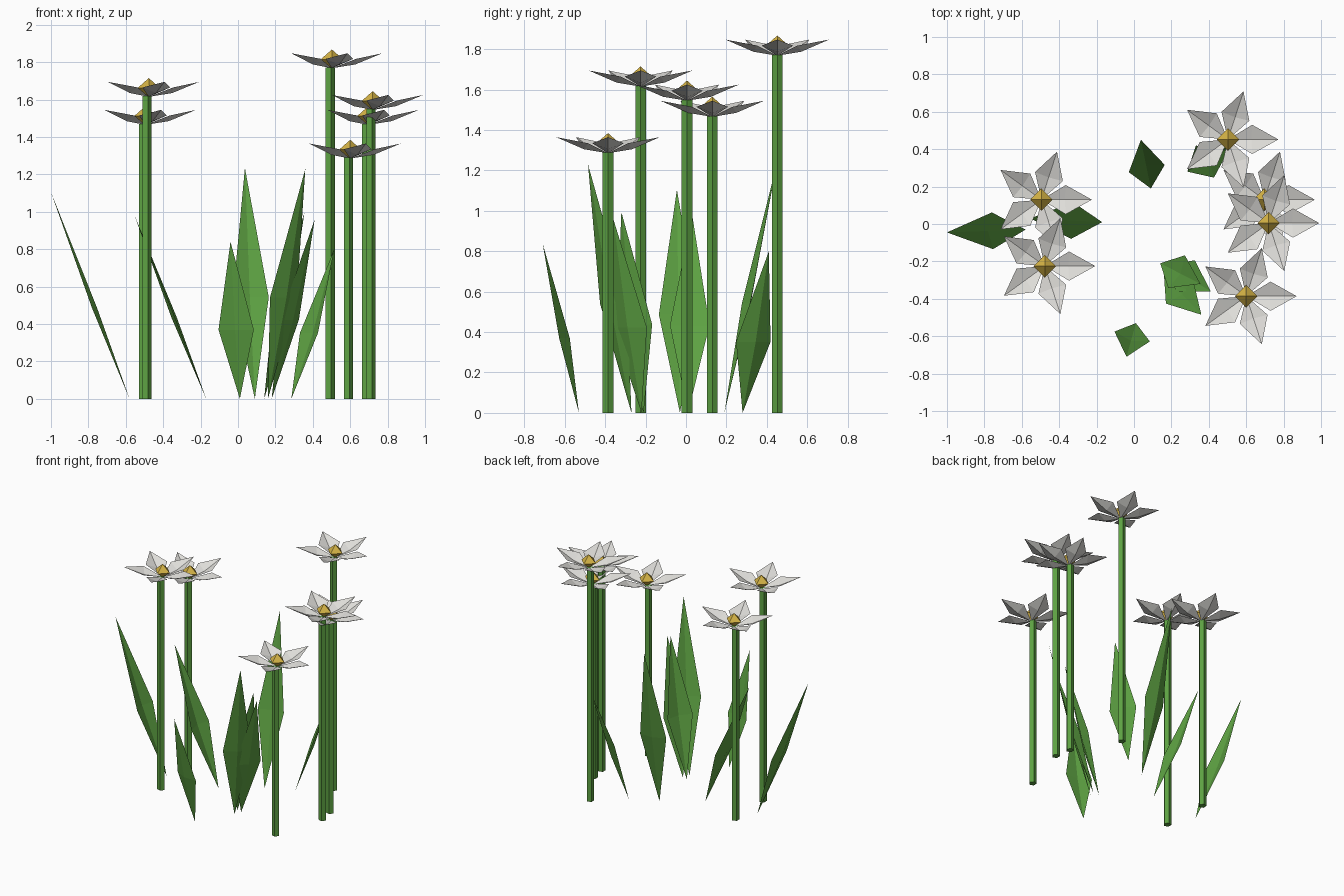
import bpy, bmesh
from math import pi, sin, cos
from mathutils import Vector, Matrix

cube = bpy.data.objects.get("Cube")
if cube:
    bpy.data.objects.remove(cube, do_unlink=True)


def material(name, rgb):
    m = bpy.data.materials.new(name)
    m.use_nodes = True
    m.diffuse_color = (*rgb, 1)
    m.node_tree.nodes["Principled BSDF"].inputs["Base Color"].default_value = (*rgb, 1)
    return m


GREEN = material("leaf green", (0.11, 0.36, 0.055))
WHITE = material("petal white", (0.74, 0.73, 0.70))
GOLD = material("centre gold", (0.66, 0.45, 0.06))


def finish(bm, name, mat):
    mesh = bpy.data.meshes.new(name)
    bm.to_mesh(mesh)
    bm.free()
    mesh.materials.append(mat)
    obj = bpy.data.objects.new(name, mesh)
    bpy.context.collection.objects.link(obj)
    return obj


def blade(bm, base, tip, left, right, ridge):
    """Four-facet kite folded along its ridge."""
    b, t, l, r, m = [bm.verts.new(p) for p in (base, tip, left, right, ridge)]
    for tri in ((b, r, m), (r, t, m), (t, l, m), (l, b, m)):
        bm.faces.new(tri)


def stem(name, x, y, top):
    bm = bmesh.new()
    bmesh.ops.create_cone(bm, cap_ends=True, segments=5, radius1=0.0275, radius2=0.0275, depth=top)
    # Turn one corner of the five-sided stem towards +x
    corner = bm.verts[:][0].co
    angle = Vector((1, 0)).angle_signed(corner.xy)
    turn = Matrix.Rotation(angle, 4, 'Z')
    bmesh.ops.transform(bm, matrix=Matrix.Translation((x, y, top / 2)) @ turn, verts=bm.verts)
    finish(bm, name, GREEN)


def petals(name, x, y, z):
    bm = bmesh.new()
    for i in range(5):
        start = len(bm.verts)
        blade(bm, (0, 0, 0), (0.27, 0, 0.08), (0.13, 0.078, 0.05),
              (0.13, -0.078, 0.05), (0.125, 0, 0.02))
        bm.verts.ensure_lookup_table()
        bmesh.ops.rotate(bm, verts=bm.verts[start:], matrix=Matrix.Rotation(i * 2 * pi / 5, 3, 'Z'))
    bmesh.ops.translate(bm, verts=bm.verts, vec=(x, y, z))
    finish(bm, name, WHITE)


def centre(name, x, y, z):
    # Four-sided bud, pointed above and below
    bm = bmesh.new()
    ring = [bm.verts.new((0.06 * cos(i * pi / 2), 0.06 * sin(i * pi / 2), 0.047)) for i in range(4)]
    top, bottom = bm.verts.new((0, 0, 0.1)), bm.verts.new((0, 0, 0))
    for i in range(4):
        a, b = ring[i], ring[(i + 1) % 4]
        bm.faces.new((a, b, top))
        bm.faces.new((b, a, bottom))
    bmesh.ops.translate(bm, verts=bm.verts, vec=(x, y, z))
    finish(bm, name, GOLD)


def leaf(name, base, tip, half_width=0.098):
    base, tip = Vector((*base, 0)), Vector(tip)
    lean = Vector((tip.x - base.x, tip.y - base.y, 0)).normalized()
    side = Vector((-lean.y, lean.x, 0)) * half_width
    mid = base.lerp(tip, 0.44)
    bm = bmesh.new()
    edge = mid - lean * 0.008
    blade(bm, base, tip, edge + side, edge - side, mid + lean * 0.016)
    finish(bm, name, GREEN)


# Flowers: x, y and height of the petal base
flowers = [(-0.495, 0.13, 1.465), (-0.477, -0.225, 1.615), (0.502, 0.452, 1.768),
           (0.697, 0.13, 1.465), (0.72, 0.005, 1.545), (0.60, -0.386, 1.285)]
for n, (x, y, z) in enumerate(flowers, 1):
    stem(f"stem_{n}", x - 0.012, y, z + 0.005)
    petals(f"petals_{n}", x, y, z)
    centre(f"flower_centre_{n}", x, y, z)

# Leaves: ground point and tip
leaves = [((-0.58, -0.03), (-1.0, -0.045, 1.105)),
          ((-0.17, 0.01), (-0.555, 0.03, 0.985)),
          ((0.09, 0.19), (0.037, 0.45, 1.235)),
          ((0.01, -0.53), (-0.04, -0.71, 0.84)),
          ((0.16, -0.27), (0.36, -0.485, 1.23)),
          ((0.18, -0.22), (0.41, -0.36, 0.96)),
          ((0.14, -0.21), (0.355, -0.32, 0.995)),
          ((0.285, 0.28), (0.515, 0.41, 0.80))]
for n, (base, tip) in enumerate(leaves, 1):
    leaf(f"leaf_{n}", base, tip)
